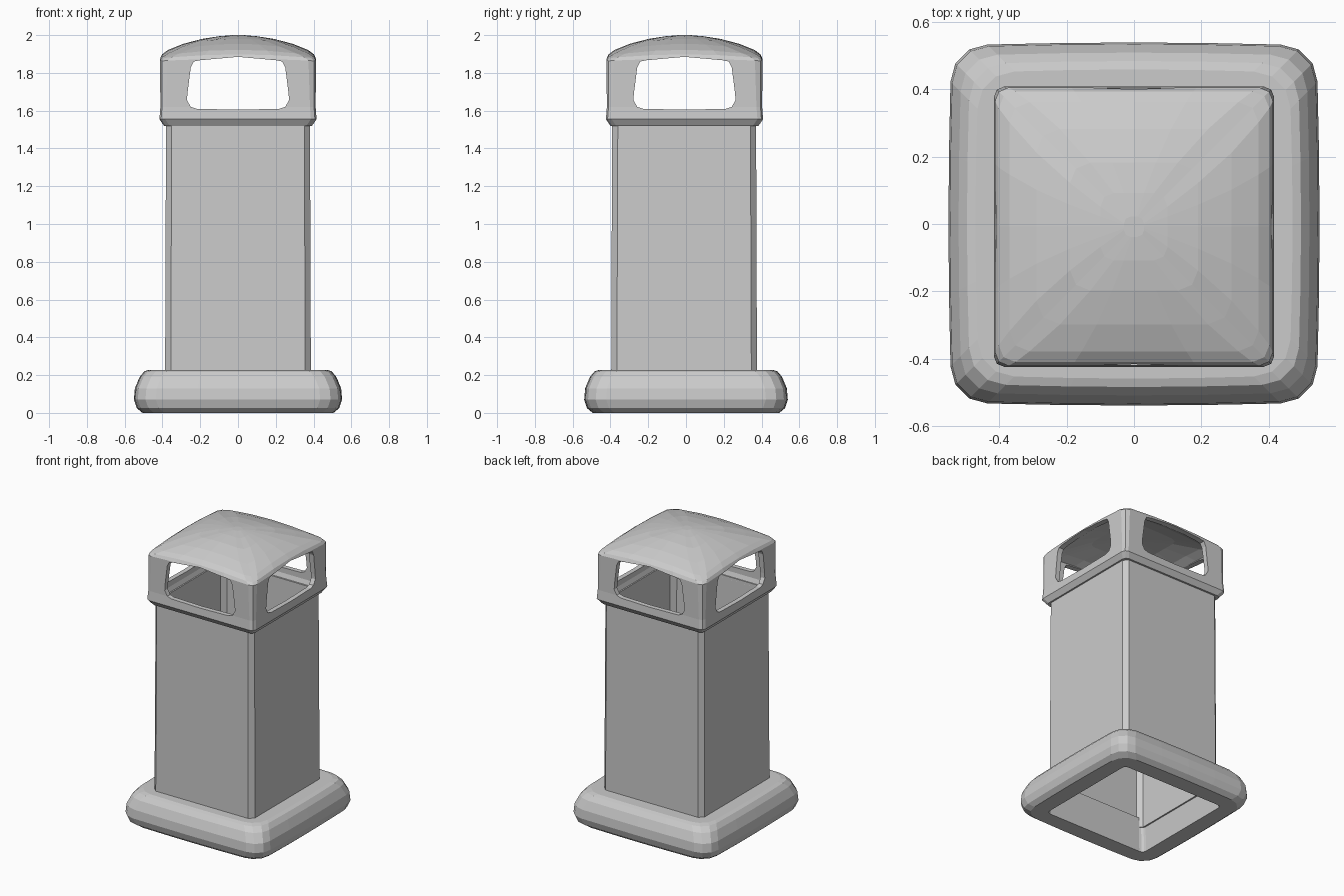
import bpy, bmesh, math

if "Cube" in bpy.data.objects:
    bpy.data.objects.remove(bpy.data.objects["Cube"])


def ring_points(a, b, r, segs, z, drop=0.0, bulge=0.0):
    """Rounded rectangle ring; corners can sit lower than side middles."""
    pts = []
    for k, (sx, sy) in enumerate([(1, 1), (-1, 1), (-1, -1), (1, -1)]):
        for i in range(segs + 1):
            t = math.pi / 2 * (k + i / segs)
            pts.append((sx * (a - r) + r * math.cos(t), sy * (b - r) + r * math.sin(t)))
        # points along the side after this corner
        nx, ny = [(-1, 1), (-1, -1), (1, -1), (1, 1)][k]
        t = math.pi / 2 * (k + 1)
        p = pts[-1]
        q = (nx * (a - r) + r * math.cos(t), ny * (b - r) + r * math.sin(t))
        for f in (0.25, 0.5, 0.75):
            w = bulge * 4 * f * (1 - f)
            pts.append((p[0] + (q[0] - p[0]) * f + w * math.cos(t),
                        p[1] + (q[1] - p[1]) * f + w * math.sin(t)))
    return [(x, y, z - drop * min(abs(x) / a, abs(y) / b, 1) ** 2) for x, y in pts]


def loft(name, rings, y=0.0, closed=False):
    """Skin a list of rings; closed joins last to first, else the ends are capped."""
    bm = bmesh.new()
    loops = [[bm.verts.new(p) for p in ring] for ring in rings]
    n = len(loops[0])
    pairs = list(zip(loops, loops[1:]))
    if closed:
        pairs.append((loops[-1], loops[0]))
    else:
        bm.faces.new(loops[0])
        bm.faces.new(loops[-1])
    for lo, hi in pairs:
        for i in range(n):
            j = (i + 1) % n
            bm.faces.new((lo[i], lo[j], hi[j], hi[i]))
    bmesh.ops.recalc_face_normals(bm, faces=bm.faces)
    return finish(name, bm, y)


def finish(name, bm, y=0.0):
    mesh = bpy.data.meshes.new(name)
    bm.to_mesh(mesh)
    bm.free()
    obj = bpy.data.objects.new(name, mesh)
    obj.location.y = y
    bpy.context.collection.objects.link(obj)
    return obj


def window_cutter(name, along_x):
    """Prism through the whole head, shaped like the opening."""
    half = [(0.0, 1.605), (0.22, 1.61), (0.25, 1.62), (0.27, 1.655), (0.268, 1.69),
            (0.25, 1.83), (0.235, 1.86), (0.20, 1.867), (0.0, 1.885)]
    outline = half + [(-u, z) for u, z in half[-2:0:-1]]
    bm = bmesh.new()
    ends = []
    for d in (-0.6, 0.6):
        ends.append([bm.verts.new((d, u, z) if along_x else (u, d, z)) for u, z in outline])
    bm.faces.new(ends[0])
    bm.faces.new(ends[1])
    for i in range(len(outline)):
        j = (i + 1) % len(outline)
        bm.faces.new((ends[0][i], ends[0][j], ends[1][j], ends[1][i]))
    bmesh.ops.recalc_face_normals(bm, faces=bm.faces)
    obj = finish(name, bm, -0.008)
    obj.hide_render = True
    obj.hide_viewport = True
    return obj


# Plinth: chunky rounded frame, open in the middle
plinth = [(0.395, 0.0), (0.50, 0.0), (0.53, 0.025), (0.545, 0.07), (0.54, 0.13),
          (0.515, 0.19), (0.49, 0.22), (0.465, 0.228), (0.375, 0.228), (0.375, 0.16)]
loft("plinth", [ring_points(h, h - 0.012, 0.11 if h > 0.45 else 0.03, 3, z,
                            bulge=0.006 if h > 0.45 else 0)
                for h, z in plinth], closed=True)

# Body: hollow square tube with chamfered corners
loft("body", [ring_points(h, h, 0.03, 1, z) for h, z in
              [(0.365, 0.16), (0.386, 0.16), (0.381, 1.54), (0.36, 1.54)]],
     y=-0.01, closed=True)

# Hood: thin shell from the inner dome, down, around the lip and up to the outer dome
hood = [(0.03, 1.965, 0.02, 0.0), (0.20, 1.945, 0.05, 0.005), (0.32, 1.91, 0.05, 0.02),
        (0.375, 1.88, 0.04, 0.02), (0.38, 1.57, 0.03, 0), (0.362, 1.52, 0.03, 0),
        (0.392, 1.52, 0.03, 0), (0.416, 1.555, 0.03, 0), (0.411, 1.62, 0.03, 0),
        (0.413, 1.875, 0.04, 0.012), (0.402, 1.898, 0.05, 0.02), (0.37, 1.922, 0.06, 0.027),
        (0.29, 1.954, 0.07, 0.025), (0.19, 1.98, 0.06, 0.012), (0.10, 1.994, 0.04, 0.005),
        (0.03, 2.0, 0.02, 0.0)]
head = loft("hood", [ring_points(h, h, r, 2, z, d) for h, z, r, d in hood], y=-0.008)

# Four openings
for axis in (True, False):
    mod = head.modifiers.new("opening", 'BOOLEAN')
    mod.operation = 'DIFFERENCE'
    mod.solver = 'EXACT'
    mod.object = window_cutter("opening_cutter_" + ("side" if axis else "front"), axis)
